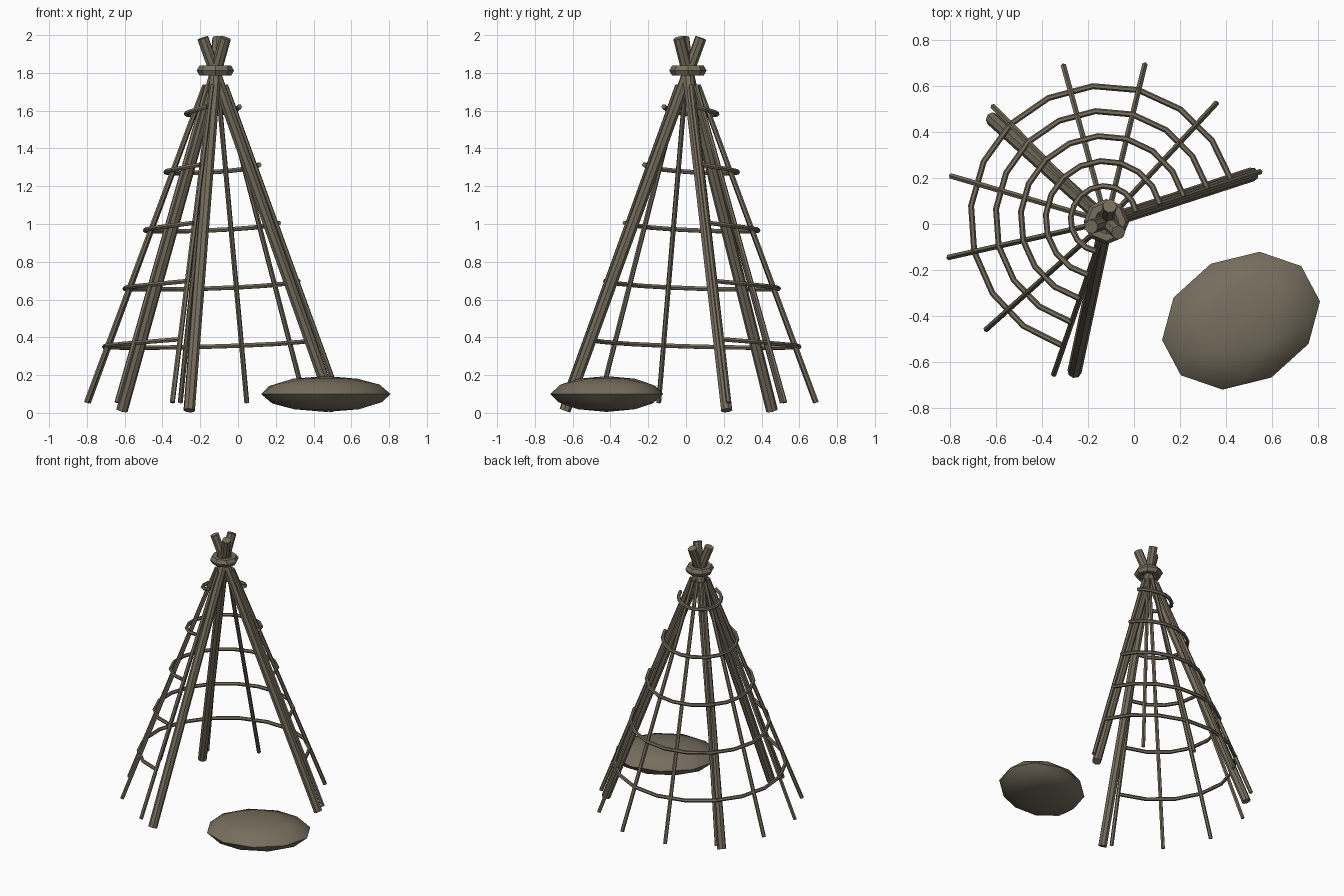
import bpy
from math import cos, sin, radians
from mathutils import Vector

cube = bpy.data.objects.get("Cube")
if cube:
    bpy.data.objects.remove(cube, do_unlink=True)

# One weathered colour for everything
mat = bpy.data.materials.new("weathered_brown")
mat.use_nodes = True
colour = (0.18, 0.155, 0.11, 1)
mat.diffuse_color = colour
bsdf = next(n for n in mat.node_tree.nodes if n.type == 'BSDF_PRINCIPLED')
bsdf.inputs["Base Color"].default_value = colour

CX, CY = -0.12, 0.01          # frame axis
START, SWEEP = 18, 233        # wall arc in degrees, open at the front


def polar(angle, radius, z):
    a = radians(angle)
    return Vector((CX + radius * cos(a), CY + radius * sin(a), z))


def finish(name):
    obj = bpy.context.object
    obj.name = name
    obj.data.materials.append(mat)
    return obj


def rod(name, a, b, radius, sides):
    axis = b - a
    bpy.ops.mesh.primitive_cylinder_add(
        vertices=sides, radius=radius, depth=axis.length, location=(a + b) / 2,
        rotation=axis.to_track_quat('Z', 'Y').to_euler())
    return finish(name)


# Three thick poles that cross near the top
for i in range(3):
    ang = START + 120 * i
    rod(f"main_pole_{i + 1}", polar(ang, 0.665, 0.013),
        polar(ang, -0.07, 1.985), 0.031, 8)

# Thin poles around the wall
for i in range(9):
    ang = START + SWEEP * i / 8
    rod(f"thin_pole_{i + 1}", polar(ang, 0.70, 0.055),
        polar(ang, 0.057, 1.735), 0.0135, 6)

# Open hoops, sagging slightly towards the back
for k in range(5):
    curve = bpy.data.curves.new(f"hoop_{k + 1}", 'CURVE')
    curve.dimensions = '3D'
    curve.bevel_depth = 0.013
    curve.bevel_resolution = 1
    curve.use_fill_caps = True
    spline = curve.splines.new('POLY')
    spline.points.add(12)
    spline.use_smooth = False
    for j, point in enumerate(spline.points):
        bow = 1 - (j / 6 - 1) ** 2
        p = polar(START + SWEEP * j / 12,
                  0.572 - 0.109 * k + 0.022 * bow,
                  0.39 + 0.308 * k - 0.045 * bow)
        point.co = (*p, 1)
    hoop = bpy.data.objects.new(f"hoop_{k + 1}", curve)
    curve.materials.append(mat)
    bpy.context.collection.objects.link(hoop)

# Binding ring around the crossing
bpy.ops.mesh.primitive_torus_add(
    major_segments=8, minor_segments=6, major_radius=0.069, minor_radius=0.03,
    location=(CX, CY, 1.812))
finish("binding_ring")

# Flat boulder beside the opening
bpy.ops.mesh.primitive_ico_sphere_add(
    subdivisions=2, radius=1, location=(0.465, -0.42, 0.1),
    rotation=(0, 0, radians(28)))
boulder = finish("boulder")
boulder.scale = (0.36, 0.28, 0.095)
bpy.ops.object.transform_apply(location=False, rotation=False, scale=True)
bpy.ops.object.shade_smooth_by_angle(angle=radians(35))
